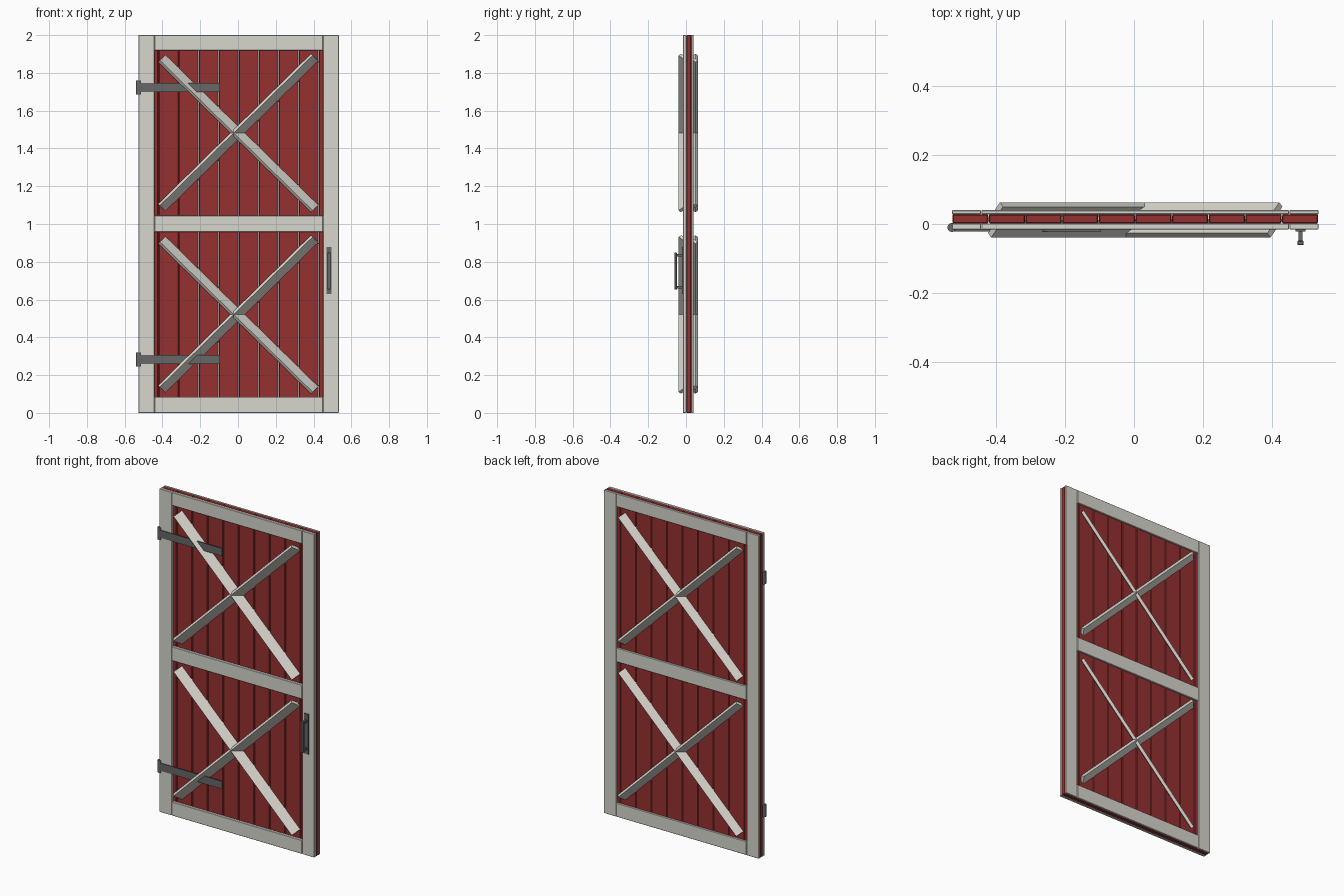
import bpy, bmesh, math
from mathutils import Matrix, Vector

if "Cube" in bpy.data.objects:
    bpy.data.objects.remove(bpy.data.objects["Cube"])


def material(name, rgb):
    m = bpy.data.materials.new(name)
    m.diffuse_color = (*rgb, 1)
    m.use_nodes = True
    m.node_tree.nodes["Principled BSDF"].inputs["Base Color"].default_value = m.diffuse_color
    return m


RED = material("barn_red", (0.30, 0.03, 0.03))
WHITE = material("off_white", (0.68, 0.67, 0.61))
METAL = material("dark_iron", (0.135, 0.135, 0.14))


def finish(name, bm, mat, bevel=0.0):
    if bevel:
        bmesh.ops.bevel(bm, geom=bm.edges[:], offset=bevel, segments=1,
                        affect='EDGES')
    me = bpy.data.meshes.new(name)
    bm.to_mesh(me)
    bm.free()
    me.materials.append(mat)
    ob = bpy.data.objects.new(name, me)
    bpy.context.collection.objects.link(ob)
    return ob


def box(name, x, y, z, mat, bevel=0.0):
    """Box from (min, max) ranges."""
    bm = bmesh.new()
    bmesh.ops.create_cube(bm, size=1)
    for v in bm.verts:
        v.co = Vector([(r[0] + r[1]) / 2 + c * (r[1] - r[0])
                       for c, r in zip(v.co, (x, y, z))])
    return finish(name, bm, mat, bevel)


def brace(name, centre, length, width, thick, angle, roll, mat):
    bm = bmesh.new()
    m = (Matrix.Translation(centre) @ Matrix.Rotation(angle, 4, 'Y')
         @ Matrix.Rotation(roll, 4, 'X')
         @ Matrix.Diagonal((length, width, thick, 1)))
    bmesh.ops.create_cube(bm, size=1, matrix=m)
    return finish(name, bm, mat)


L, R = -0.527, 0.534            # door edges
CX = (L + R) / 2
PLANK_Y = (0.002, 0.028)

# Vertical planks
pitch = (R - L) / 10
for i in range(10):
    x0 = L + i * pitch
    box(f"plank_{i}", (x0 + 0.001, x0 + pitch - 0.001), PLANK_Y, (0, 2), RED, 0.003)

# Frames and rolled cross braces on both faces
for side, fy, by in (("front", (-0.016, 0.002), -0.008),
                     ("back", (0.028, 0.040), 0.0315)):
    box(f"{side}_stile_left", (L, L + 0.084), fy, (0, 2), WHITE, 0.002)
    box(f"{side}_stile_right", (R - 0.084, R), fy, (0, 2), WHITE, 0.002)
    for n, z in (("bottom", (0, 0.085)), ("middle", (0.958, 1.045)),
                 ("top", (1.918, 2))):
        box(f"{side}_rail_{n}", (L + 0.085, R - 0.085), fy, z, WHITE, 0.002)
    for n, zc in (("lower", 0.521), ("upper", 1.482)):
        for s in (1, -1):
            brace(f"{side}_brace_{n}_{'down' if s > 0 else 'up'}",
                  (CX, by, zc), 1.134, 0.07, 0.018,
                  s * math.radians(44.5), s * math.radians(45), WHITE)

# Strap hinges with round knuckles
for n, zc in (("lower", 0.282), ("upper", 1.723)):
    box(f"hinge_strap_{n}", (-0.527, -0.096), (-0.021, -0.015),
        (zc - 0.0235, zc + 0.0235), METAL)
    bm = bmesh.new()
    bmesh.ops.create_cone(bm, cap_ends=True, segments=16, radius1=0.013,
                          radius2=0.013, depth=0.075,
                          matrix=Matrix.Translation((-0.527, -0.01, zc)))
    for f in bm.faces:
        f.smooth = len(f.verts) == 4
    for e in bm.edges:
        e.smooth = all(len(f.verts) == 4 for f in e.link_faces)
    finish(f"hinge_knuckle_{n}", bm, METAL)

# Pull handle: back plate, two posts and a grip
HX = 0.482
box("handle_plate", (HX - 0.014, HX + 0.014), (-0.022, -0.015), (0.63, 0.878), METAL)
for n, z in (("lower", 0.665), ("upper", 0.835)):
    box(f"handle_post_{n}", (HX - 0.006, HX + 0.006), (-0.052, -0.02),
        (z - 0.007, z + 0.007), METAL)
box("handle_grip", (HX - 0.009, HX + 0.009), (-0.0615, -0.048), (0.653, 0.848),
    METAL, 0.002)
